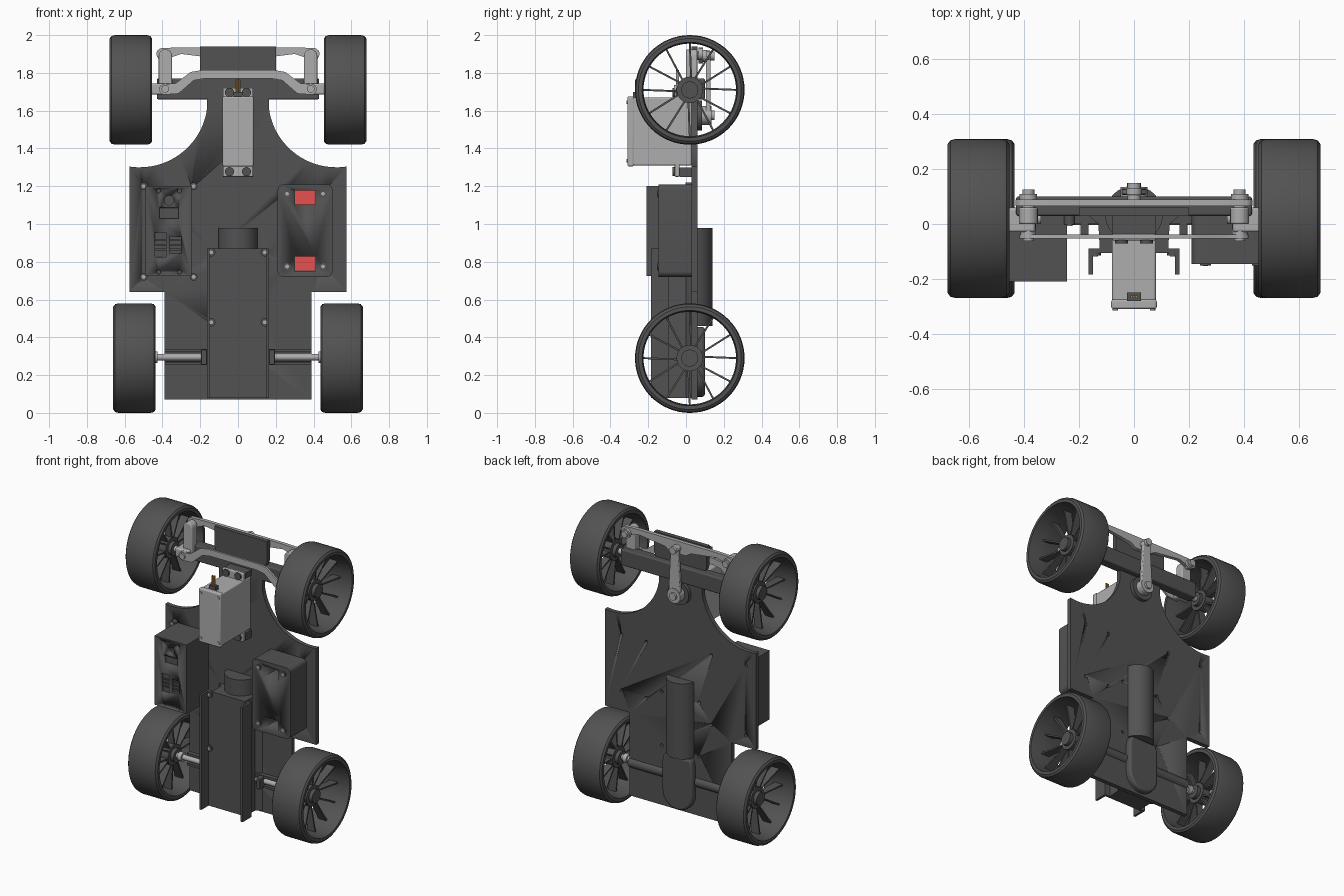
import bpy, bmesh, math
from mathutils import Vector, Matrix

if "Cube" in bpy.data.objects:
    bpy.data.objects.remove(bpy.data.objects["Cube"])


def material(name, r, g, b):
    m = bpy.data.materials.new(name)
    m.diffuse_color = (r, g, b, 1)
    m.use_nodes = True
    m.node_tree.nodes["Principled BSDF"].inputs["Base Color"].default_value = m.diffuse_color
    return m


DARK = material("dark_plastic", 0.085, 0.085, 0.085)
LIGHT = material("light_metal", 0.42, 0.42, 0.42)
RED = material("red_panel", 0.8, 0.08, 0.08)
ORANGE = material("orange_wire", 0.5, 0.25, 0.05)
ROT = {'X': Matrix.Rotation(math.pi / 2, 4, 'Y'),
       'Y': Matrix.Rotation(math.pi / 2, 4, 'X'), 'Z': Matrix()}


def finish(name, bm, mat, bevel=0):
    bmesh.ops.recalc_face_normals(bm, faces=bm.faces)
    me = bpy.data.meshes.new(name)
    bm.to_mesh(me)
    bm.free()
    ob = bpy.data.objects.new(name, me)
    bpy.context.collection.objects.link(ob)
    me.materials.append(mat)
    if bevel:
        b = ob.modifiers.new("bevel", 'BEVEL')
        b.width, b.segments = bevel, 3
    bpy.ops.object.select_all(action='DESELECT')
    ob.select_set(True)
    bpy.context.view_layer.objects.active = ob
    bpy.ops.object.shade_smooth_by_angle(angle=math.radians(35))
    return ob


def add_box(bm, x0, x1, y0, y1, z0, z1):
    m = (Matrix.Translation(((x0 + x1) / 2, (y0 + y1) / 2, (z0 + z1) / 2))
         @ Matrix.Diagonal((x1 - x0, y1 - y0, z1 - z0, 1)))
    bmesh.ops.create_cube(bm, size=1, matrix=m)


def add_cyl(bm, c, r, depth, axis, r2=None, seg=32):
    bmesh.ops.create_cone(bm, cap_ends=True, segments=seg, radius1=r,
                          radius2=r if r2 is None else r2, depth=depth,
                          matrix=Matrix.Translation(c) @ ROT[axis])


def box(name, *d, mat=DARK, bevel=0):
    bm = bmesh.new()
    add_box(bm, *d)
    return finish(name, bm, mat, bevel)


def cyl(name, c, r, depth, axis, mat=DARK, r2=None):
    bm = bmesh.new()
    add_cyl(bm, c, r, depth, axis, r2)
    return finish(name, bm, mat)


def prism(name, pts, a, b, mat=DARK, axis='Y', bevel=0):
    """Extrude an outline in x-z along y, or in x-y along z."""
    bm = bmesh.new()
    put = (lambda p: (p[0], a, p[1])) if axis == 'Y' else (lambda p: (p[0], p[1], a))
    f = bm.faces.new([bm.verts.new(put(p)) for p in pts])
    g = bmesh.ops.extrude_face_region(bm, geom=[f])
    v = [e for e in g['geom'] if isinstance(e, bmesh.types.BMVert)]
    bmesh.ops.translate(bm, verts=v, vec=(0, b - a, 0) if axis == 'Y' else (0, 0, b - a))
    return finish(name, bm, mat, bevel)


def cut(ob, bm, name):
    c = finish(name, bm, DARK)
    c.hide_render = True
    c.hide_set(True)
    m = ob.modifiers.new("cut", 'BOOLEAN')
    m.operation, m.solver, m.object = 'DIFFERENCE', 'EXACT', c


def arc(cx, cz, r, a0, a1, n=16):
    return [(cx + r * math.cos(math.radians(a0 + (a1 - a0) * i / n)),
             cz + r * math.sin(math.radians(a0 + (a1 - a0) * i / n))) for i in range(n + 1)]


def mirrored(half):
    return half + [(-x, z) for x, z in reversed(half)]


def wheel(name, cx, cz, s):
    bm = bmesh.new()
    w, n = 0.1125, 64
    prof = [(.252, -w), (.272, -w), (.285, -w + .01), (.29, -w + .028), (.29, w - .028),
            (.285, w - .01), (.272, w), (.252, w), (.245, .03), (.245, -.03)]
    rings = [[bm.verts.new((x, r * math.cos(t), r * math.sin(t))) for r, x in prof]
             for t in (2 * math.pi * i / n for i in range(n))]
    for i in range(n):
        p, q = rings[i], rings[(i + 1) % n]
        for j in range(len(prof)):
            k = (j + 1) % len(prof)
            bm.faces.new((p[j], p[k], q[k], q[j]))
    # hub and cap
    add_cyl(bm, (-.02, 0, 0), .07, .06, 'X')
    add_cyl(bm, (-.02, 0, 0), .045, .11, 'X')
    # paired blade spokes
    for i in range(12):
        a = math.radians(60 * (i // 2) + 15)
        b = a + math.radians(15 if i % 2 else -15)
        a += math.radians(8 if i % 2 else -8)
        d0, d1 = Vector((0, math.cos(a), math.sin(a))), Vector((0, math.cos(b), math.sin(b)))
        ends = []
        for d, r, x0, x1, t in ((d0, .06, -.045, .0, .005), (d1, .249, -.03, .03, .005)):
            side = Vector((0, -d.z, d.y)) * t
            ends.append([bm.verts.new(d * r + side * u + Vector((x, 0, 0)))
                         for u, x in ((-1, x0), (1, x0), (1, x1), (-1, x1))])
        bm.faces.new(ends[0])
        bm.faces.new(ends[1])
        for k in range(4):
            m = (k + 1) % 4
            bm.faces.new((ends[0][k], ends[0][m], ends[1][m], ends[1][k]))
    bmesh.ops.transform(bm, verts=bm.verts, matrix=Matrix.Translation((cx * s, .02, cz))
                        @ Matrix.Diagonal((s, 1, 1, 1)))
    finish(name, bm, DARK)


for s, side in ((-1, "left"), (1, "right")):
    wheel("front_wheel_" + side, .567, 1.71, s)
    wheel("rear_wheel_" + side, .548, .29, s)

# chassis plate with wheel arches and screw holes
half = ([(.39, .07), (.39, .64), (.575, .64), (.575, 1.305)] + arc(.52, 1.66, .36, -82, -170)
        + [(.165, 1.7), (.2, 1.8), (.2, 1.94)])
plate = prism("chassis_plate", mirrored(half), .03, .06)
left_screws = [(x, z) for x in (-.5, -.235) for z in (.72, 1.2)]
right_screws = [(x, z) for x in (.26, .45) for z in (.775, 1.16)]
cover_screws = [(x, z) for x in (-.142, .142) for z in (.48, .85)]
bm = bmesh.new()
for x, z in left_screws + right_screws + cover_screws:
    add_cyl(bm, (x, .05, z), .011, .1, 'Y', seg=12)
cut(plate, bm, "plate_hole_cutter")

# front axle beam
box("front_axle_beam", -.43, .43, .03, .1, 1.66, 1.77, bevel=.008)

# steering: front strap, tie rod, knuckles
strap = [(.39, 1.74), (.33, 1.745), (.25, 1.805), (.19, 1.815)]
low = [(.18, 1.77), (.235, 1.76), (.315, 1.69), (.39, 1.685)]
outline = low + arc(.39, 1.7125, .0275, -80, 80, 8) + strap
prism("front_strap", mirrored(outline), -.052, -.038, LIGHT)
rod = [(.06, 1.85), (.1, 1.875), (.22, 1.89), (.3, 1.9), (.36, 1.88)]
rod += arc(.4, 1.9, .032, -90, 80, 8) + [(.3, 1.935), (.2, 1.935)]
prism("tie_rod", mirrored(rod), .065, .09, LIGHT)
for s, side in ((-1, "left"), (1, "right")):
    x = .385 * s
    arm = [(x + px, pz) for px, pz in arc(0, 1.72, .035, 180, 360, 8) + arc(0, 1.89, .035, 0, 180, 8)]
    prism("steering_arm_" + side, arm, .0, .06, LIGHT, bevel=.006)
    cyl("kingpin_" + side, (x, .015, 1.715), .028, .13, 'Y', LIGHT)
    cyl("kingpin_head_" + side, (x, -.055, 1.715), .02, .015, 'Y', LIGHT)
    cyl("tie_rod_bolt_" + side, (x, .08, 1.89), .022, .09, 'Y', LIGHT)
    cyl("tie_rod_nut_" + side, (x, .1, 1.89), .032, .02, 'Y', LIGHT)
    box("knuckle_" + side, *sorted((.36 * s, .46 * s)), -.03, .06, 1.685, 1.745, mat=LIGHT, bevel=.01)
    cyl("stub_axle_" + side, (.47 * s, .02, 1.71), .02, .26, 'X', LIGHT)

# servo horn on the back
horn = arc(0, 1.575, .045, 180, 360) + arc(0, 1.89, .028, 0, 180)
prism("servo_horn", horn, .105, .13, LIGHT, bevel=.005)
cyl("horn_hub", (0, .095, 1.575), .05, .08, 'Y', LIGHT)
cyl("horn_hub_cap", (0, .14, 1.575), .025, .02, 'Y', LIGHT)
cyl("horn_pivot", (0, .11, 1.89), .024, .08, 'Y', LIGHT)
cyl("servo_boss", (0, .07, 1.575), .08, .03, 'Y')

# servo
box("servo_body", -.08, .08, -.3, .03, 1.31, 1.67, mat=LIGHT, bevel=.008)
box("servo_lid", -.083, .083, -.31, -.275, 1.305, 1.675, mat=LIGHT, bevel=.008)
box("servo_tabs", -.08, .08, -.06, -.035, 1.25, 1.72, mat=LIGHT, bevel=.006)
for z0, z1 in ((1.25, 1.3), (1.675, 1.715)):
    box("servo_standoff", -.08, .08, -.035, .03, z0, z1)
for x in (-.045, .045):
    for z in (1.277, 1.697):
        cyl("servo_screw", (x, -.065, z), .024, .012, 'Y')
    for z in (1.335, 1.645):
        cyl("servo_lid_screw", (x * 1.5, -.311, z), .01, .008, 'Y', LIGHT)
box("servo_cable_grip", -.025, .025, -.28, -.25, 1.66, 1.7)
for x in (-.009, 0, .009):
    cyl("servo_wire", (x, -.265, 1.72), .0045, .09, 'Z', ORANGE)

# left electronics box with shallow ports
ctrl = box("controller_box", -.49, -.245, -.21, .03, .725, 1.2)
bm = bmesh.new()
add_cyl(bm, (-.365, -.2, 1.125), .025, .05, 'Y')
for x0, x1, z0, z1 in ((-.415, -.315, 1.03, 1.085), (-.44, -.38, .825, .955), (-.36, -.3, .845, .935)):
    add_box(bm, x0, x1, -.25, -.19, z0, z1)
for x in (-.42, -.31):
    for z in (.745, 1.175):
        add_cyl(bm, (x, -.21, z), .011, .03, 'Y', seg=12)
cut(ctrl, bm, "controller_port_cutter")
for z in (.865, .89, .915):
    box("controller_port_bar", -.436, -.304, -.2, -.188, z - .004, z + .004)
for x, z in left_screws:
    cyl("controller_screw", (x, .015, z), .02, .035, 'Y')
    cyl("controller_screw_tip", (x, -.004, z), .01, .006, 'Y', LIGHT)

# right battery box with deep windows
c = [(.47, .75, -90), (.47, 1.18, 0), (.24, 1.18, 90), (.24, .75, 180)]
corners = [p for x, z, a in c for p in arc(x, z, .03, a, a + 90, 6)]
batt = prism("battery_box", corners, -.145, .03)
bm = bmesh.new()
for z in (.79, 1.14):
    add_box(bm, .3, .41, -.2, -.015, z - .038, z + .038)
cut(batt, bm, "battery_window_cutter")
for z in (.79, 1.14):
    box("battery_window_panel", .301, .409, -.02, -.016, z - .037, z + .037, mat=RED)
for x, z in right_screws:
    cyl("battery_screw", (x, -.147, z), .02, .008, 'Y')
    cyl("battery_screw_tip", (x, -.151, z), .01, .006, 'Y', LIGHT)

# drive cover: ribbed channel section
sec = [(.165, .03), (.13, 0), (.125, -.09), (.165, -.09), (.165, -.185), (.15, -.185), (.15, -.105)]
prism("drive_cover", mirrored(sec), .08, .87, axis='Z')
for x, z in cover_screws:
    cyl("cover_screw", (x, -.108, z), .022, .012, 'Y')
    cyl("cover_screw_tip", (x, -.115, z), .01, .006, 'Y', LIGHT)

# motor and rear gearbox
cyl("motor", (0, .035, .72), .105, .52, 'Z')
gear = arc(0, .2, .115, 180, 360) + [(.115, .4)] + arc(0, .4, .115, 25, 155, 10) + [(-.115, .4)]
prism("gearbox", [(x, min(z, .455)) for x, z in gear if z < .46 or abs(x) > .08], -.02, .1, bevel=.02)

# rear axle, cradle and brackets
cyl("rear_axle", (0, .015, .295), .018, 1.1, 'X', LIGHT)
for s, side in ((-1, "left"), (1, "right")):
    cyl("axle_cradle_" + side, (.255 * s, .045, .295), .034, .27, 'X')
    for z in (.262, .33):
        box("axle_rail_" + side, *sorted((.13 * s, .39 * s)), -.0, .03, z - .008, z + .008)
    box("axle_bracket_" + side, *sorted((.165 * s, .195 * s)), -.04, .03, .255, .335, bevel=.005)
    cyl("axle_collar_" + side, (.44 * s, .015, .295), .03, .03, 'X', LIGHT)
